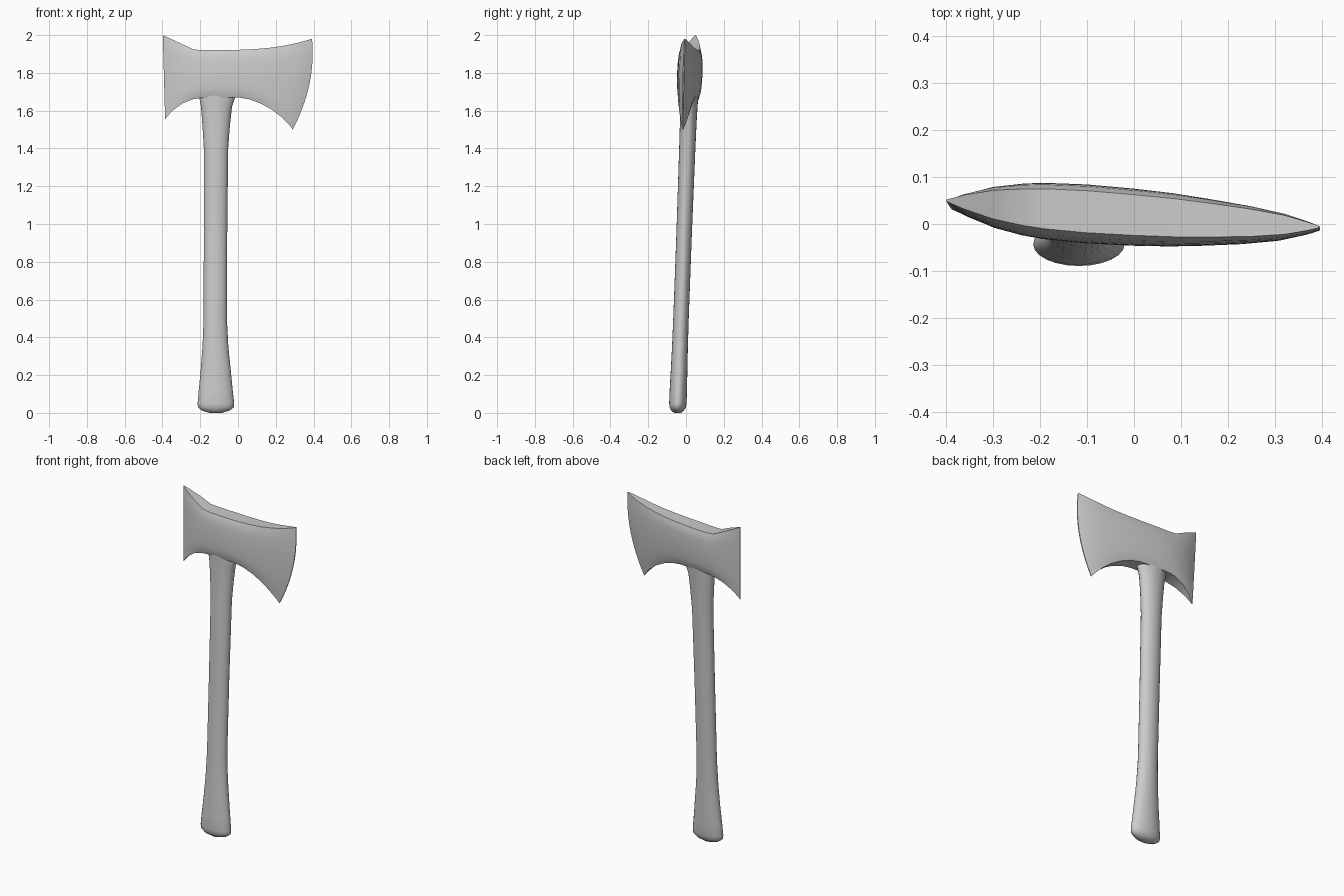
import bpy, bmesh, math


def loft(name, rings, angle):
    """Skin a list of closed rings and cap both ends."""
    bm = bmesh.new()
    vs = [[bm.verts.new(p) for p in r] for r in rings]
    n = len(vs[0])
    for a, b in zip(vs, vs[1:]):
        for i in range(n):
            j = (i + 1) % n
            bm.faces.new((a[i], a[j], b[j], b[i]))
    bm.faces.new(vs[0])
    bm.faces.new(vs[-1])
    bmesh.ops.recalc_face_normals(bm, faces=bm.faces)
    me = bpy.data.meshes.new(name)
    bm.to_mesh(me)
    bm.free()
    ob = bpy.data.objects.new(name, me)
    bpy.context.collection.objects.link(ob)
    bpy.ops.object.select_all(action='DESELECT')
    ob.select_set(True)
    bpy.context.view_layer.objects.active = ob
    bpy.ops.object.shade_smooth_by_angle(angle=math.radians(angle))
    return ob


def lean(z):
    """The whole axe leans slightly back with height."""
    return -0.045 + 0.037 * z


# Handle: z, left x, right x, half depth
sections = [(0.0, -0.15, -0.085, 0.018), (0.012, -0.19, -0.045, 0.034),
            (0.03, -0.212, -0.022, 0.043), (0.05, -0.214, -0.02, 0.046),
            (0.12, -0.208, -0.028, 0.046), (0.22, -0.198, -0.038, 0.044),
            (0.35, -0.188, -0.051, 0.042), (0.5, -0.182, -0.059, 0.041),
            (0.95, -0.181, -0.057, 0.041), (1.4, -0.181, -0.052, 0.043),
            (1.52, -0.188, -0.043, 0.044), (1.62, -0.196, -0.032, 0.046),
            (1.67, -0.205, -0.015, 0.048), (1.75, -0.205, -0.015, 0.048)]
rings = []
for z, x0, x1, d in sections:
    ring = []
    for i in range(24):
        t = math.tau * i / 24
        ring.append(((x0 + x1) / 2 + (x1 - x0) / 2 * math.cos(t),
                     lean(z) + d * math.sin(t), z))
    rings.append(ring)
loft("handle", rings, 50)

# Axe head: top x, top z, bottom x, bottom z, half thickness, edge bulge
stations = [(-0.398, 2.0, -0.386, 1.555, 0.003, 0.0),
            (-0.36, 1.982, -0.35, 1.597, 0.021, 0.0),
            (-0.30, 1.955, -0.295, 1.638, 0.042, 0.0),
            (-0.235, 1.924, -0.24, 1.66, 0.054, 0.0),
            (-0.19, 1.92, -0.2, 1.667, 0.059, 0.0),
            (-0.1, 1.92, -0.1, 1.67, 0.062, 0.0),
            (0.0, 1.922, 0.0, 1.67, 0.060, 0.0),
            (0.09, 1.926, 0.06, 1.66, 0.056, 0.004),
            (0.17, 1.933, 0.12, 1.638, 0.049, 0.008),
            (0.25, 1.945, 0.18, 1.605, 0.040, 0.016),
            (0.32, 1.96, 0.235, 1.562, 0.028, 0.025),
            (0.37, 1.974, 0.275, 1.52, 0.012, 0.034),
            (0.392, 1.98, 0.29, 1.5, 0.003, 0.037)]
rings = []
N = 10
for xt, zt, xb, zb, h, bulge in stations:
    front, back = [], []
    for i in range(N + 1):
        v = i / N
        k = 1 - (2 * v - 1) ** 2
        x = xt + (xb - xt) * v + bulge * k
        z = zt + (zb - zt) * v
        y = lean(z) - 0.07 * (x + 0.1)
        d = h * (0.72 + 0.28 * math.sqrt(k))
        front.append((x, y - d, z))
        back.append((x, y + d, z))
    rings.append(front + back[::-1])
loft("axe_head", rings, 45)
